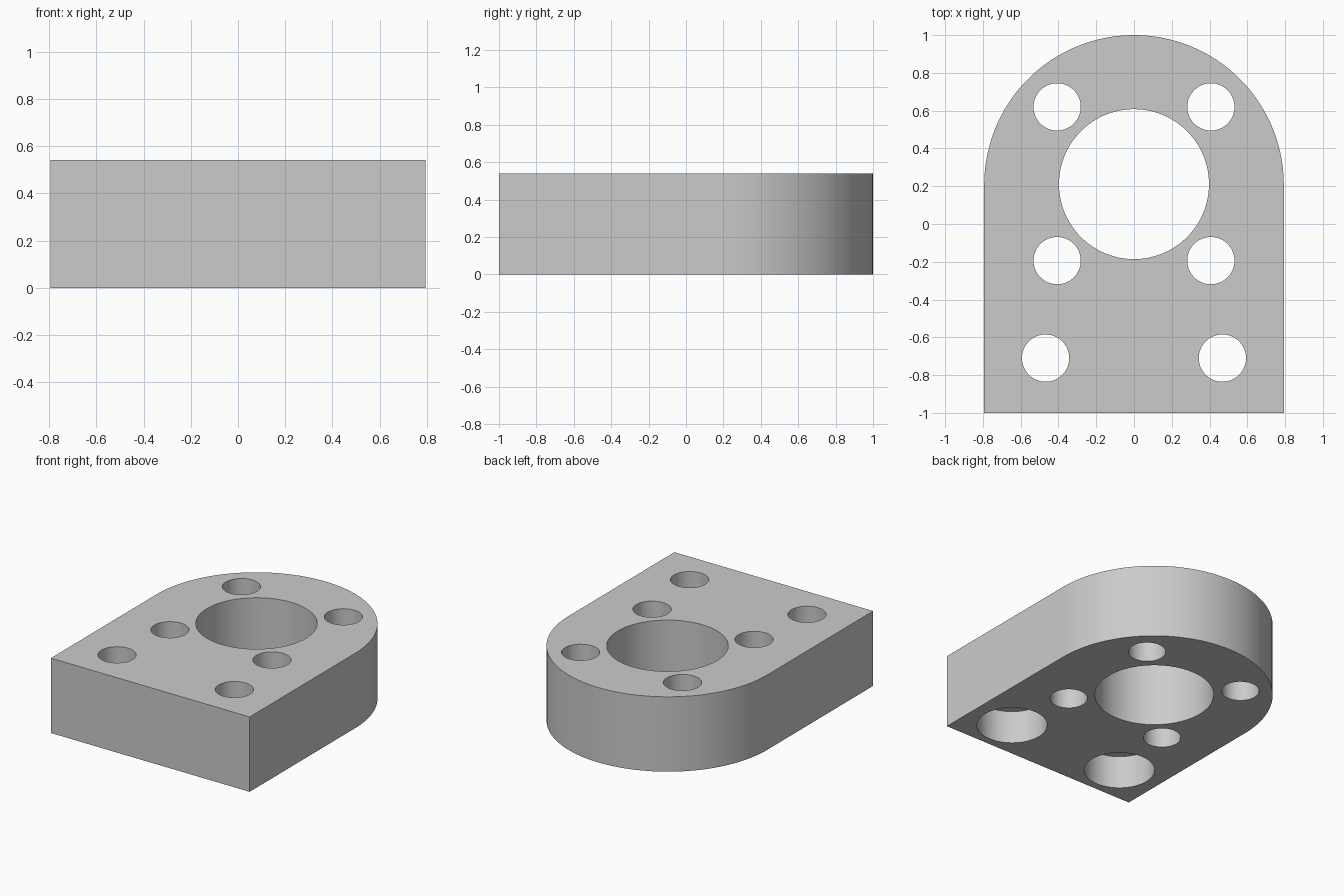
import bpy
import bmesh
from math import cos, sin, pi

cube = bpy.data.objects.get("Cube")
if cube:
    bpy.data.objects.remove(cube, do_unlink=True)

WIDTH, HEIGHT = 0.793, 0.54      # half width, thickness
CENTRE_Y = 0.207                 # centre of rounded end and bore
SEGMENTS = 96

grey = bpy.data.materials.new("plain_grey")
grey.use_nodes = True
colour = (0.6, 0.6, 0.6, 1)
grey.diffuse_color = colour
grey.node_tree.nodes["Principled BSDF"].inputs["Base Color"].default_value = colour


def prism(name, outline, z0, z1):
    """Solid with the given plan outline between two heights."""
    bm = bmesh.new()
    base = bm.faces.new([bm.verts.new((x, y, z0)) for x, y in outline])
    top = bmesh.ops.extrude_face_region(bm, geom=[base])["geom"]
    bmesh.ops.translate(bm, vec=(0, 0, z1 - z0),
                        verts=[v for v in top if isinstance(v, bmesh.types.BMVert)])
    bmesh.ops.recalc_face_normals(bm, faces=bm.faces)
    mesh = bpy.data.meshes.new(name)
    bm.to_mesh(mesh)
    bm.free()
    mesh.materials.append(grey)
    obj = bpy.data.objects.new(name, mesh)
    bpy.context.collection.objects.link(obj)
    return obj


def arc(x, y, radius, sweep, count):
    return [(x + radius * cos(sweep * i / SEGMENTS), y + radius * sin(sweep * i / SEGMENTS))
            for i in range(count)]


# Block with square front and half-round back
block = prism("mounting_block",
              [(-WIDTH, -1), (WIDTH, -1)] + arc(0, CENTRE_Y, WIDTH, pi, SEGMENTS + 1),
              0, HEIGHT)


def drill(x, y, radius, z0=-0.1, z1=HEIGHT + 0.1):
    """Cut a round hole and discard the cutter."""
    cutter = prism("hole_cutter", arc(x, y, radius, 2 * pi, SEGMENTS), z0, z1)
    cutter.hide_render = True
    cut = block.modifiers.new("hole", "BOOLEAN")
    cut.operation = "DIFFERENCE"
    cut.solver = "EXACT"
    cut.object = cutter
    bpy.ops.object.modifier_apply(modifier=cut.name)
    bpy.data.objects.remove(cutter, do_unlink=True)


bpy.ops.object.select_all(action="DESELECT")
block.select_set(True)
bpy.context.view_layer.objects.active = block

# Central bore
drill(0, CENTRE_Y + 0.004, 0.397)

for side in (-1, 1):
    # Bolt holes around the bore
    for offset in (-0.407, 0.407):
        drill(side * 0.407, CENTRE_Y + 0.006 + offset, 0.125)
    # Front bolt holes, counterbored from below
    drill(side * 0.468, -0.71, 0.125)
    drill(side * 0.468, -0.71, 0.235, z1=0.24)

bpy.ops.object.shade_smooth_by_angle(angle=pi / 6)
